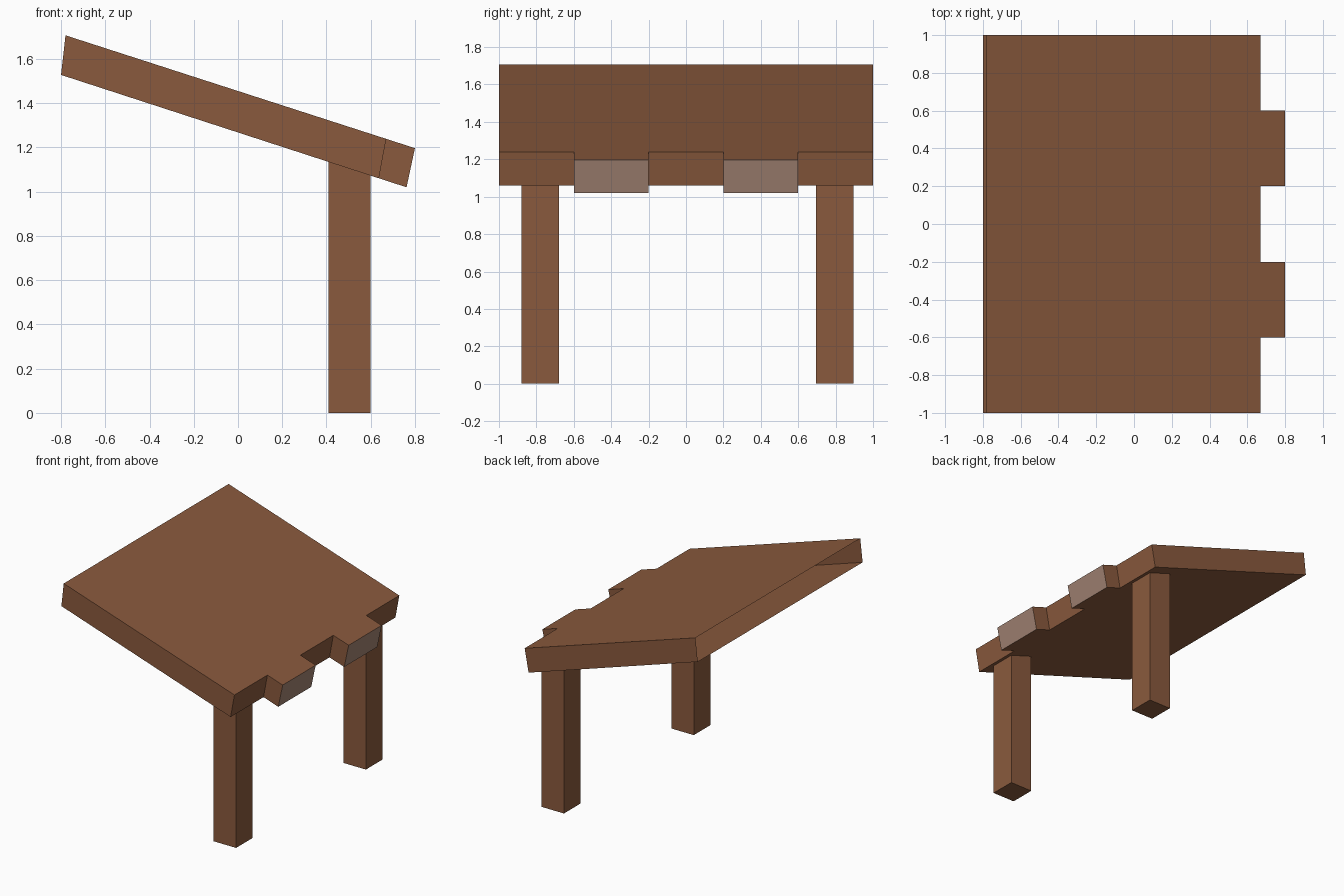
import bpy, bmesh

if "Cube" in bpy.data.objects:
    bpy.data.objects.remove(bpy.data.objects["Cube"])


def material(name, rgb):
    m = bpy.data.materials.new(name)
    m.diffuse_color = (*rgb, 1)
    m.use_nodes = True
    m.node_tree.nodes["Principled BSDF"].inputs["Base Color"].default_value = m.diffuse_color
    return m


wood = material("brown wood", (0.254, 0.102, 0.047))
cut_end = material("pale cut end", (0.361, 0.227, 0.171))


def top_z(x):
    return 1.707 - (x + 0.78) * 0.3228


def bottom_z(x):
    return 1.528 - (x + 0.80) * 0.3252


def finish(name, bm):
    mesh = bpy.data.meshes.new(name)
    bm.to_mesh(mesh)
    bm.free()
    mesh.materials.append(wood)
    mesh.materials.append(cut_end)
    ob = bpy.data.objects.new(name, mesh)
    bpy.context.collection.objects.link(ob)


# Sloping hollow slab: (top x, bottom x) at the high end, notches and tab tips
HIGH, NOTCH, TIP = (-0.78, -0.80), (0.67, 0.637), (0.80, 0.762)
outline = [(HIGH, -1), (NOTCH, -1)]
for y in (-0.6, 0.2):
    outline += [(NOTCH, y), (TIP, y), (TIP, y + 0.4), (NOTCH, y + 0.4)]
outline += [(NOTCH, 1), (HIGH, 1)]

bm = bmesh.new()
top = [bm.verts.new((s[0], y, top_z(s[0]))) for s, y in outline]
low = [bm.verts.new((s[1], y, bottom_z(s[1]))) for s, y in outline]
bm.faces.new(top)
bm.faces.new(low[::-1])
# Side walls; the high end stays open
for i in range(len(outline) - 1):
    f = bm.faces.new((low[i], low[i + 1], top[i + 1], top[i]))
    if outline[i][0] is TIP and outline[i + 1][0] is TIP:
        f.material_index = 1
finish("sloping_slab", bm)

# Two legs, cut to meet the underside of the slab
for name, y in (("front_leg", -0.78), ("back_leg", 0.795)):
    bm = bmesh.new()
    bmesh.ops.create_cube(bm, size=1)
    for v in bm.verts:
        x = 0.505 + v.co.x * 0.19
        v.co = (x, y + v.co.y * 0.2, bottom_z(x) if v.co.z > 0 else 0)
    finish(name, bm)
